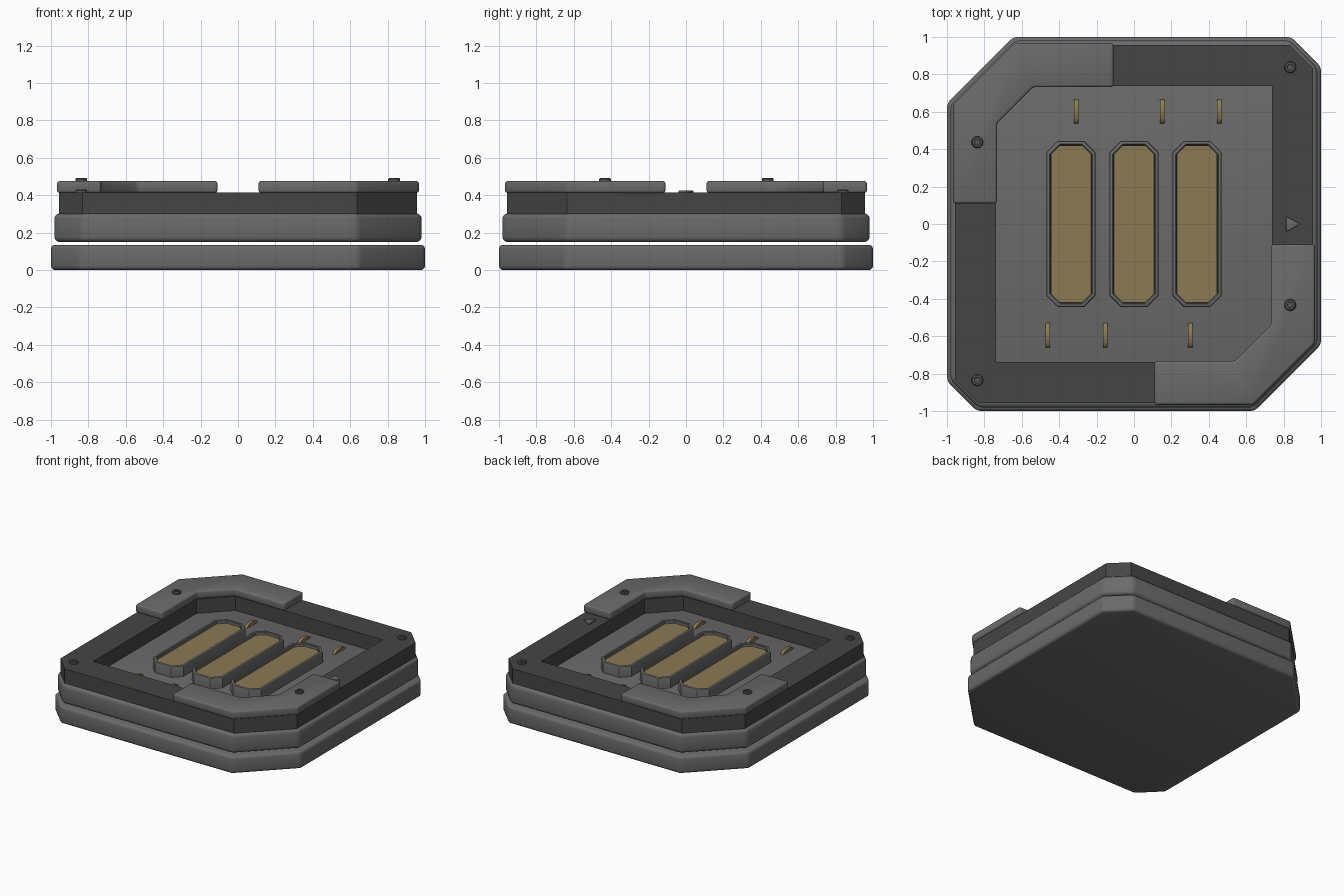
import bpy
import bmesh
import math

if "Cube" in bpy.data.objects:
    bpy.data.objects.remove(bpy.data.objects["Cube"])


def material(name, rgb):
    m = bpy.data.materials.new(name)
    m.diffuse_color = (*rgb, 1.0)
    m.use_nodes = True
    m.node_tree.nodes["Principled BSDF"].inputs["Base Color"].default_value = m.diffuse_color
    return m


GREY = material("mid grey", (0.145, 0.145, 0.145))
DARK = material("dark grey", (0.06, 0.06, 0.06))
STEEL = material("screw grey", (0.09, 0.09, 0.09))
GOLD = material("dull gold", (0.26, 0.195, 0.088))


def finish(name, bm, mat, smooth=True):
    bmesh.ops.remove_doubles(bm, verts=bm.verts, dist=1e-5)
    bmesh.ops.recalc_face_normals(bm, faces=bm.faces)
    me = bpy.data.meshes.new(name)
    bm.to_mesh(me)
    bm.free()
    me.materials.append(mat)
    ob = bpy.data.objects.new(name, me)
    bpy.context.collection.objects.link(ob)
    if smooth:
        bpy.ops.object.select_all(action='DESELECT')
        ob.select_set(True)
        bpy.context.view_layer.objects.active = ob
        bpy.ops.object.shade_smooth_by_angle(angle=math.radians(40))
    return ob


def octagon(hx, hy, big, small, cx=0.0, cy=0.0):
    """Rectangle with big chamfers at back-left/front-right, small on the others."""
    pts = [(hx, hy - small), (hx - small, hy), (-hx + big, hy), (-hx, hy - big)]
    pts += [(-x, -y) for x, y in pts]
    return [(x + cx, y + cy) for x, y in pts]


def circle(r, n, cx, cy):
    return [(cx + r * math.cos(2 * math.pi * i / n), cy + r * math.sin(2 * math.pi * i / n))
            for i in range(n)]


def prism(name, pts, z0, z1, mat, bevel=0.0, segments=3):
    bm = bmesh.new()
    base = bm.faces.new([bm.verts.new((x, y, z0)) for x, y in pts])
    ext = bmesh.ops.extrude_face_region(bm, geom=[base], use_keep_orig=True)
    for v in ext["geom"]:
        if isinstance(v, bmesh.types.BMVert):
            v.co.z = z1
    bmesh.ops.recalc_face_normals(bm, faces=bm.faces)
    if bevel:
        bmesh.ops.bevel(bm, geom=bm.edges[:], offset=bevel, segments=segments,
                        profile=0.5, affect='EDGES')
    return finish(name, bm, mat, bevel > 0)


def loft(name, loops, mat, closed=False, cap=False, smooth=True):
    """Bridge outlines (points, z) in order."""
    bm = bmesh.new()
    rings = [[bm.verts.new((x, y, z)) for x, y in pts] for pts, z in loops]
    pairs = list(zip(rings, rings[1:]))
    if closed:
        pairs.append((rings[-1], rings[0]))
    n = len(rings[0])
    for a, b in pairs:
        for i in range(n):
            j = (i + 1) % n
            bm.faces.new((a[i], a[j], b[j], b[i]))
    if cap:
        bm.faces.new(rings[-1])
        bm.faces.new(rings[0])
    return finish(name, bm, mat, smooth)


# Two stacked rounded slabs with a narrow gap
prism("base_slab", octagon(1.0, 1.0, 0.355, 0.16), 0.0, 0.135, GREY, 0.022)
prism("upper_slab", octagon(0.982, 0.982, 0.345, 0.15), 0.15, 0.302, GREY, 0.026)

# Dark raised frame around the recessed floor
outer = octagon(0.957, 0.957, 0.322, 0.125)
inner = octagon(0.738, 0.738, 0.2, 0.0)
loft("frame", [(outer, 0.295), (outer, 0.414), (inner, 0.414), (inner, 0.295)],
     DARK, closed=True, smooth=False)

# Corner cover plates, one the half-turn of the other
plate = [(-0.11, 0.967), (-0.637, 0.967), (-0.967, 0.637), (-0.967, 0.11),
         (-0.732, 0.11), (-0.732, 0.54), (-0.54, 0.732), (-0.11, 0.732)]
for label, s in (("back_left", 1), ("front_right", -1)):
    prism(label + "_cover_plate", [(s * x, s * y) for x, y in plate],
          0.412, 0.476, GREY, 0.014)

# Three raised trays with gold panels
for i, cx in enumerate((-0.337, 0.0, 0.337)):
    def ring(d):
        c = 0.062 - 0.5 * d
        return octagon(0.132 - d, 0.445 - d, c, c, cx)
    loft(f"tray_{i + 1}", [(ring(0), 0.298), (ring(0), 0.376), (ring(0.003), 0.383),
                           (ring(0.009), 0.386), (ring(0.018), 0.386),
                           (ring(0.023), 0.381), (ring(0.024), 0.35), (ring(0.024), 0.298)],
         GREY, closed=True)
    prism(f"gold_panel_{i + 1}", ring(0.024), 0.30, 0.362, GOLD)

# Arched gold contacts on the floor
contacts = [(x, 0.602) for x in (-0.308, 0.15, 0.455)]
contacts += [(x, -0.595) for x in (-0.46, -0.155, 0.302)]
for i, (cx, cy) in enumerate(contacts):
    bm = bmesh.new()
    arc = [(cy + 0.066 * math.cos(t * math.pi / 10), 0.298 + 0.032 * math.sin(t * math.pi / 10))
           for t in range(11)]
    side = bm.faces.new([bm.verts.new((cx - 0.012, y, z)) for y, z in arc])
    ext = bmesh.ops.extrude_face_region(bm, geom=[side], use_keep_orig=True)
    for v in ext["geom"]:
        if isinstance(v, bmesh.types.BMVert):
            v.co.x = cx + 0.012
    finish(f"contact_{i + 1}", bm, GOLD)

# Socket screws on the frame and the plates
screws = [(0.835, 0.838, 0.412), (-0.838, -0.835, 0.412),
          (-0.838, 0.437, 0.474), (0.835, -0.433, 0.474)]
for i, (cx, cy, z) in enumerate(screws):
    rings = [(0.032, 0), (0.032, 0.012), (0.026, 0.018), (0.016, 0.018), (0.015, 0.006)]
    loft(f"screw_{i + 1}", [(circle(r, 18, cx, cy), z + h) for r, h in rings],
         STEEL, cap=True)

# Small triangular marker on the right side of the frame
prism("marker", [(0.813, -0.042), (0.888, 0.0), (0.813, 0.042)], 0.41, 0.425, GREY, 0.004, 2)
